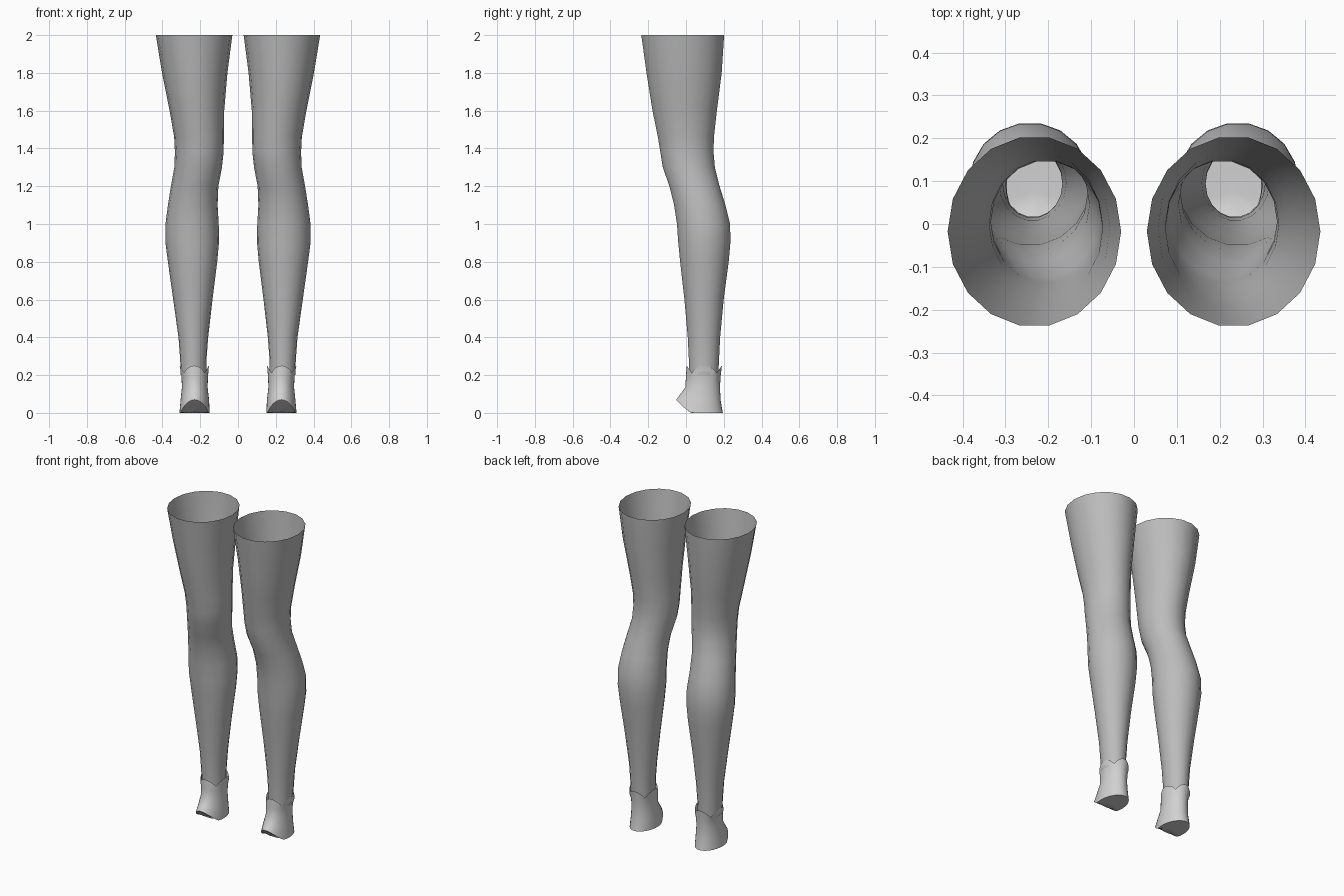
import bpy, bmesh, math

if "Cube" in bpy.data.objects:
    bpy.data.objects.remove(bpy.data.objects["Cube"], do_unlink=True)


def make_material(name, grey):
    mat = bpy.data.materials.new(name)
    mat.use_nodes = True
    colour = (grey, grey, grey, 1)
    mat.diffuse_color = colour
    mat.node_tree.nodes["Principled BSDF"].inputs["Base Color"].default_value = colour
    return mat


LEG_GREY = make_material("leg grey", 0.50)
FOOT_GREY = make_material("foot light grey", 0.64)

# Leg outline: height, inner x, outer x, front y, back y
LEG = [
    (2.00, .030, .435, -.240, .205),
    (1.80, .056, .402, -.212, .192),
    (1.60, .073, .362, -.180, .166),
    (1.46, .075, .338, -.151, .150),
    (1.38, .076, .334, -.138, .148),
    (1.30, .085, .337, -.125, .155),
    (1.20, .104, .355, -.090, .180),
    (1.10, .108, .371, -.065, .211),
    (1.00, .102, .384, -.050, .236),
    (0.90, .101, .384, -.043, .237),
    (0.80, .110, .371, -.033, .228),
    (0.60, .135, .343, -.010, .201),
    (0.40, .158, .315, .008, .182),
    (0.28, .167, .306, .014, .176),
    (0.20, .167, .304, .016, .172),
]

# Foot outline from rim to cuff: inner x, outer x, front y, back y
RIM = (.150, .310, -.052, .195)
MID = (.153, .304, -.027, .183)
WAIST = (.161, .297, -.004, .180)
ANKLE = (.159, .299, .000, .183)
CUFF = (.154, .309, .003, .190)


def oval(box, count, height):
    """Ring of points in a box; height is a function of angle and y."""
    x0, x1, y0, y1 = box
    points = []
    for i in range(count):
        a = 2 * math.pi * i / count
        x = (x0 + x1) / 2 + (x1 - x0) / 2 * math.cos(a)
        y = (y0 + y1) / 2 + (y1 - y0) / 2 * math.sin(a)
        points.append((x, y, height(a, y)))
    return points


def loft(name, rings, side, mat, cap=None, angle=60):
    """Skin rings listed from top to bottom, with an optional centre point as cap."""
    bm = bmesh.new()
    loops = [[bm.verts.new((side * x, y, z)) for x, y, z in ring] for ring in rings]
    n = len(loops[0])
    for upper, lower in zip(loops, loops[1:]):
        for i in range(n):
            j = (i + 1) % n
            bm.faces.new((lower[i], lower[j], upper[j], upper[i]))
    if cap:
        centre = bm.verts.new((side * cap[0], cap[1], cap[2]))
        for i in range(n):
            bm.faces.new((centre, loops[-1][(i + 1) % n], loops[-1][i]))
    if side < 0:
        bmesh.ops.reverse_faces(bm, faces=bm.faces[:])
    mesh = bpy.data.meshes.new(name)
    bm.to_mesh(mesh)
    bm.free()
    mesh.materials.append(mat)
    obj = bpy.data.objects.new(name, mesh)
    bpy.context.collection.objects.link(obj)
    bpy.ops.object.select_all(action='DESELECT')
    obj.select_set(True)
    bpy.context.view_layer.objects.active = obj
    bpy.ops.object.shade_smooth_by_angle(angle=math.radians(angle))
    return obj


def rim_height(y):
    """Flat heel and a toe that curves up."""
    return .07 * (max(0, .03 - y) / .082) ** 1.3


def rim_to_waist(box, t):
    """Ring between the curved rim and the level waist."""
    rim = oval(RIM, 32, lambda a, y: rim_height(y))
    ring = oval(box, 32, lambda a, y: 0)
    return [(p[0], p[1], r[2] + (.135 - r[2]) * t) for p, r in zip(ring, rim)]


def scallop(a):
    """Four rounded lobes with pointed valleys on the diagonals."""
    return abs(math.cos(2 * a)) ** .8


for side, label in ((1, "left"), (-1, "right")):
    # Open leg tube
    leg_rings = [oval(row[1:], 18, lambda a, y, z=row[0]: z) for row in LEG]
    loft(label + "_leg", leg_rings, side, LEG_GREY)

    # Foot with scalloped cuff and closed sole
    inner_sole = (.185, .275, .015, .135)
    foot_rings = [
        oval(CUFF, 32, lambda a, y: .212 + .038 * scallop(a)),
        oval(ANKLE, 32, lambda a, y: .182 + .010 * scallop(a)),
        rim_to_waist(WAIST, 1.0),
        rim_to_waist(MID, .5),
        rim_to_waist(RIM, 0),
        oval(inner_sole, 32, lambda a, y: rim_height(y)),
    ]
    loft(label + "_foot", foot_rings, side, FOOT_GREY, cap=(.23, .075, 0), angle=45)
